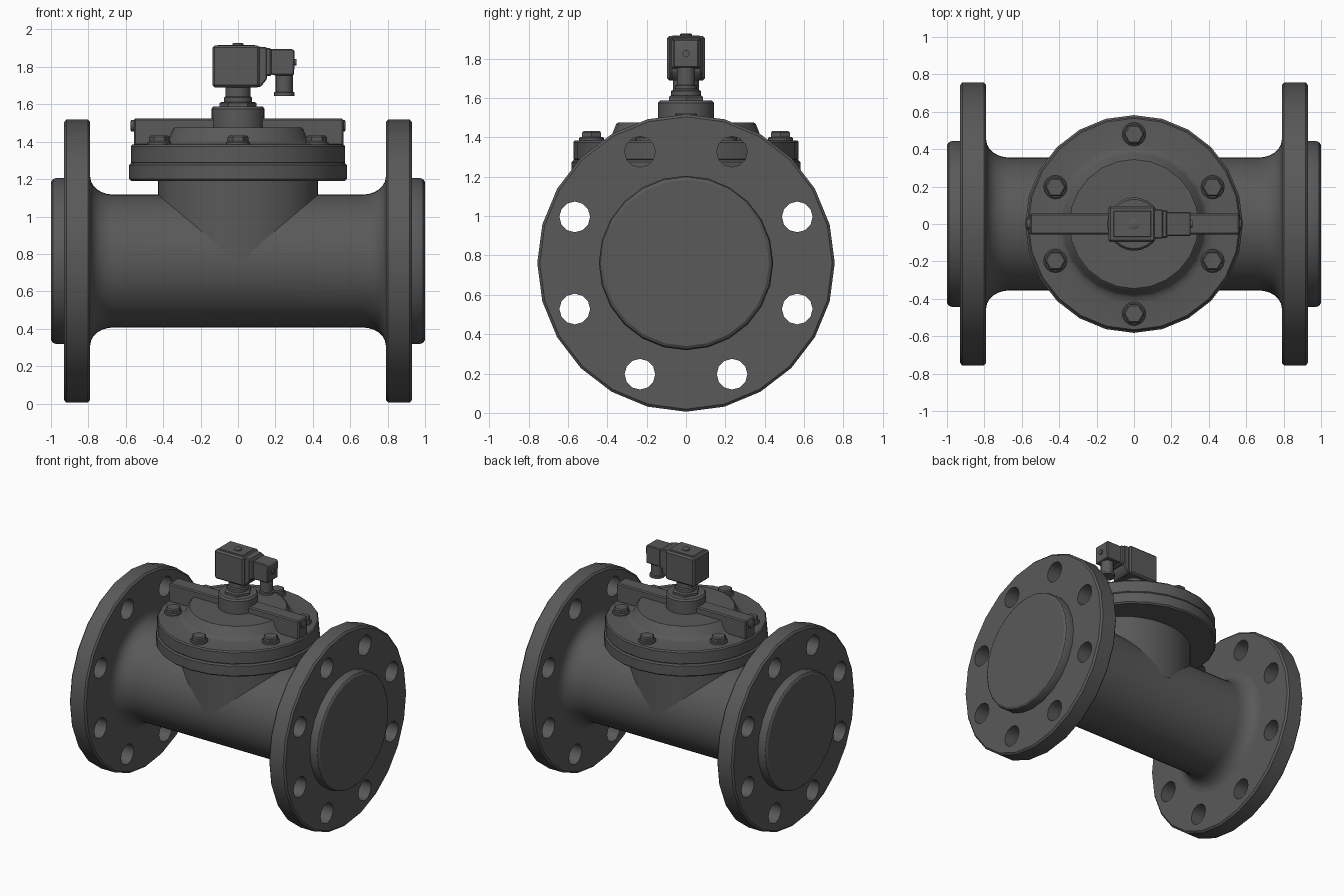
import bpy, bmesh, math
from mathutils import Matrix, Vector

if "Cube" in bpy.data.objects:
    bpy.data.objects.remove(bpy.data.objects["Cube"])

AXIS_Z = 0.762          # height of the pipe centre line
grey = bpy.data.materials.new("dark grey")
grey.diffuse_color = (0.1, 0.1, 0.1, 1)
grey.use_nodes = True
grey.node_tree.nodes["Principled BSDF"].inputs["Base Color"].default_value = grey.diffuse_color


def finish(name, bm, bevel=0.0):
    """Turn a bmesh into a smooth-by-angle object."""
    bmesh.ops.recalc_face_normals(bm, faces=bm.faces)
    if bevel:
        bmesh.ops.bevel(bm, geom=bm.edges[:], offset=bevel, segments=1, affect='EDGES')
    me = bpy.data.meshes.new(name)
    bm.to_mesh(me)
    bm.free()
    me.materials.append(grey)
    me.shade_smooth()
    me.set_sharp_from_angle(angle=math.radians(32))
    ob = bpy.data.objects.new(name, me)
    bpy.context.collection.objects.link(ob)
    return ob


def add_lathe(bm, profile, loc=(0, 0, 0), axis='Z', n=24, turn=0.0, sy=1.0):
    """Revolve (radius, height) points, capped at both ends."""
    to_x = Matrix.Rotation(math.radians(90), 4, 'Y') if axis == 'X' else Matrix()
    rings = []
    for r, h in profile:
        ring = []
        for i in range(n):
            a = turn + 2 * math.pi * i / n
            p = to_x @ Vector((r * math.cos(a), sy * r * math.sin(a), h))
            ring.append(bm.verts.new(p + Vector(loc)))
        rings.append(ring)
    for lo, hi in zip(rings, rings[1:]):
        for i in range(n):
            j = (i + 1) % n
            bm.faces.new((lo[i], lo[j], hi[j], hi[i]))
    bm.faces.new(rings[0][::-1])
    bm.faces.new(rings[-1])


def lathe(name, profile, **kw):
    bm = bmesh.new()
    add_lathe(bm, profile, **kw)
    return finish(name, bm)


def box(name, lo, hi, bevel=0.008):
    bm = bmesh.new()
    bmesh.ops.create_cube(bm, size=1)
    for v in bm.verts:
        v.co = [l + (c + 0.5) * (h - l) for c, l, h in zip(v.co, lo, hi)]
    return finish(name, bm, bevel)


def extrude_y(name, outline, half, bevel=0.006):
    """Extrude an x-z outline symmetrically along y."""
    bm = bmesh.new()
    f = bm.faces.new([bm.verts.new((x, -half, z)) for x, z in outline])
    ext = bmesh.ops.extrude_face_region(bm, geom=[f])
    for v in ext['geom']:
        if isinstance(v, bmesh.types.BMVert):
            v.co.y = half
    return finish(name, bm, bevel)


# Main pipe with flared ends
flare = [(0.355 + 0.095 * (1 - math.cos(t)), 0.665 + 0.125 * math.sin(t))
         for t in (math.radians(15 * k) for k in range(7))]
profile = [(r, -x) for r, x in reversed(flare)] + flare
lathe("main_pipe", profile, loc=(0, 0, AXIS_Z), axis='X', n=48)

# End flanges with eight bolt holes, and raised sealing faces
for side, label in ((-1, "left"), (1, "right")):
    centre = (0.86 * side, 0, AXIS_Z)
    flange = lathe(label + "_flange",
                   [(0.743, -0.07), (0.756, -0.058), (0.756, 0.058), (0.743, 0.07)],
                   loc=centre, axis='X')
    cut = bmesh.new()
    for k in range(8):
        a = math.radians(22.5 + 45 * k)
        add_lathe(cut, [(0.078, -0.2), (0.078, 0.2)], axis='X', n=12,
                  loc=(centre[0], 0.612 * math.cos(a), AXIS_Z + 0.612 * math.sin(a)))
    cutter = finish("hole_cutter", cut)
    mod = flange.modifiers.new("holes", 'BOOLEAN')
    mod.operation, mod.solver, mod.object = 'DIFFERENCE', 'EXACT', cutter
    deps = bpy.context.evaluated_depsgraph_get()
    drilled = bpy.data.meshes.new_from_object(flange.evaluated_get(deps))
    flange.modifiers.clear()
    flange.data = drilled
    drilled.set_sharp_from_angle(angle=math.radians(32))
    bpy.data.objects.remove(cutter)
    face = [(0.443, 0.92), (0.443, 0.975), (0.437, 0.99), (0.422, 1.0)]
    lathe(label + "_raised_face", [(r, side * x) for r, x in face],
          loc=(0, 0, AXIS_Z), axis='X')

# Oval neck merging into the pipe
lathe("bonnet_neck", [(0.428, AXIS_Z), (0.428, 1.2)], n=48, sy=0.357 / 0.428)

# Body rim and bonnet cover
lathe("body_rim", [(0.572, 1.19), (0.582, 1.2), (0.582, 1.275), (0.572, 1.285)])
lathe("bonnet_cover", [(0.565, 1.28), (0.573, 1.29), (0.573, 1.375), (0.565, 1.385),
                       (0.425, 1.387), (0.395, 1.395), (0.378, 1.41),
                       (0.355, 1.468), (0.345, 1.476)])
lathe("centre_boss", [(0.143, 1.47), (0.143, 1.575), (0.132, 1.588)])

# Pilot channel bar across the cover with plugs at its ends
box("channel_bar", (-0.557, -0.057, 1.38), (0.563, 0.057, 1.525))
for side, label in ((-1, "left"), (1, "right")):
    lathe(label + "_bar_plug", [(0.03, 0), (0.03, side * 0.016), (0.022, side * 0.02)],
          loc=(0.555 * side, 0, 1.485), axis='X', n=12)

# Cover bolts: washer collar with hexagon head
spots = [(0, 0.48), (0, -0.48)] + [(sx * 0.42, sy * 0.197) for sx in (-1, 1) for sy in (-1, 1)]
for i, (x, y) in enumerate(spots):
    bm = bmesh.new()
    add_lathe(bm, [(0.063, 1.38), (0.063, 1.397), (0.056, 1.403)], loc=(x, y, 0), n=16)
    add_lathe(bm, [(0.056, 1.395), (0.056, 1.424), (0.048, 1.432)], loc=(x, y, 0), n=6)
    finish("cover_bolt_%d" % (i + 1), bm)

# Solenoid stem
lathe("stem_nut", [(0.1, 1.585), (0.1, 1.606), (0.09, 1.612)], n=6)
lathe("stem", [(0.075, 1.6), (0.075, 1.635), (0.067, 1.642), (0.067, 1.7)], n=16)

# Solenoid coil housing with a narrower shoulder towards the connector
box("coil_housing", (-0.137, -0.097, 1.69), (0.115, 0.097, 1.915), 0.012)
extrude_y("coil_shoulder", [(0.09, 1.692), (0.12, 1.692), (0.155, 1.735),
                            (0.155, 1.905), (0.09, 1.91)], 0.078)
box("coil_top_plate", (-0.11, -0.07, 1.91), (0.09, 0.07, 1.918), 0.002)
lathe("coil_top_nut", [(0.03, 1.91), (0.03, 1.924), (0.022, 1.928)], n=12)

# Electrical connector with cable gland
box("connector_joint", (0.14, -0.075, 1.75), (0.18, 0.075, 1.9))
extrude_y("connector_body", [(0.17, 1.765), (0.19, 1.755), (0.3, 1.755),
                             (0.303, 1.885), (0.293, 1.895), (0.17, 1.895)], 0.065)
lathe("cable_gland", [(0.055, 1.645), (0.055, 1.663), (0.046, 1.667), (0.046, 1.76)],
      loc=(0.247, 0, 0), n=16)
lathe("connector_screw", [(0.018, 0), (0.018, 0.012)], loc=(0.3, 0, 1.825), axis='X', n=12)
